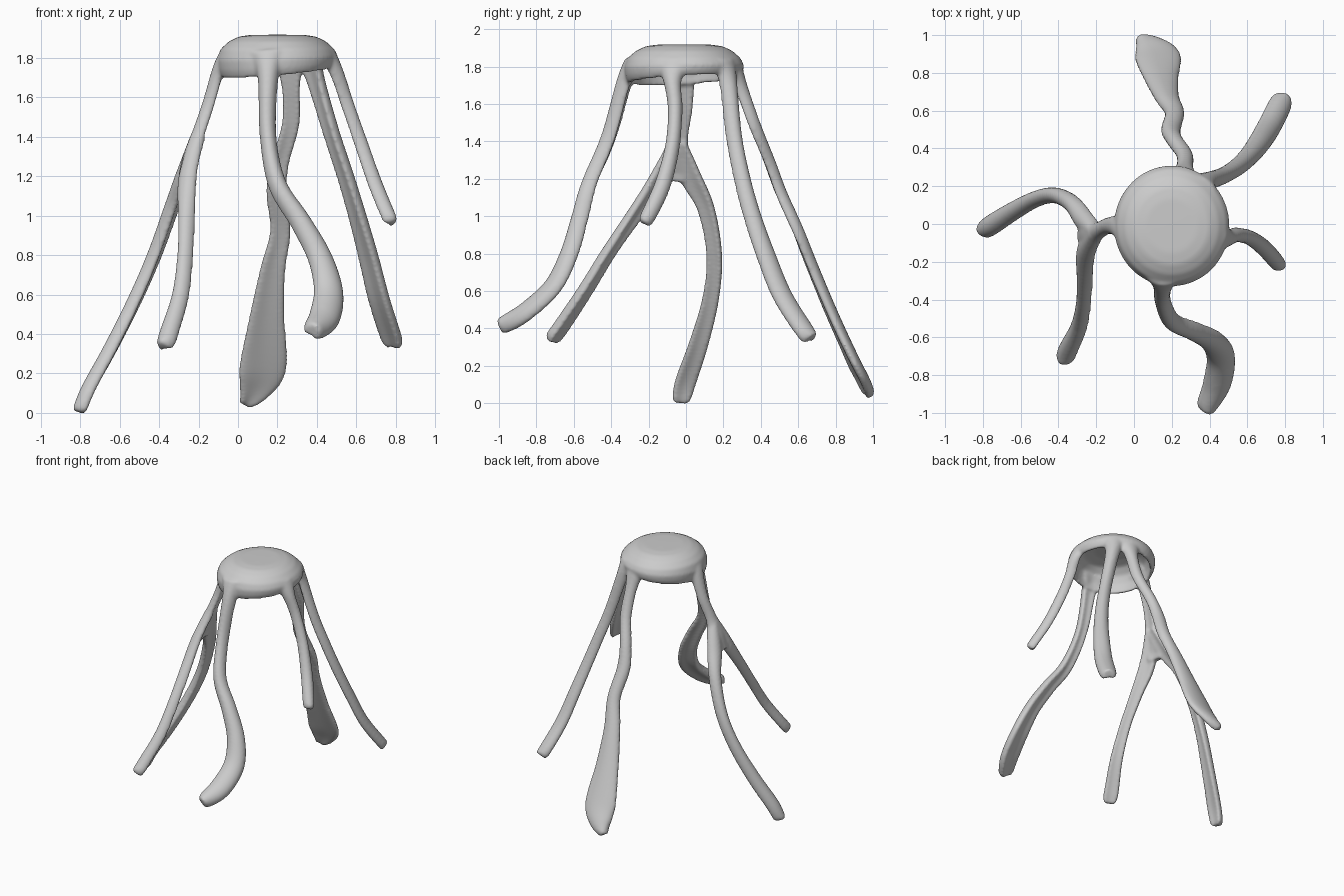
import bpy, bmesh, math
from mathutils import Vector

CENTRE = Vector((0.20, -0.01, 0))
bm = bmesh.new()


def skin(rings):
    """Closed tube through equal-length rings of points, capped at both ends."""
    loops = [[bm.verts.new(p) for p in r] for r in rings]
    n = len(loops[0])
    for a, b in zip(loops, loops[1:]):
        for i in range(n):
            bm.faces.new((a[i], a[(i + 1) % n], b[(i + 1) % n], b[i]))
    bm.faces.new(loops[0][::-1])
    bm.faces.new(loops[-1])


def catmull(p, steps=6):
    """Smooth (x, y, z, width) samples through the control points."""
    q = [p[0]] + p + [p[-1]]
    out = []
    for i in range(len(p) - 1):
        for s in range(steps):
            t = s / steps
            out.append([0.5 * (2 * b + (c - a) * t + (2 * a - 5 * b + 4 * c - d) * t * t
                               + (3 * b - a - 3 * c + d) * t ** 3)
                        for a, b, c, d in zip(*q[i:i + 4])])
    return out + [list(p[-1])]


def section(k, n=24):
    """Rounded bean: full on the outside, gently hollow on the inside."""
    c, s = math.cos(k * math.tau / n), math.sin(k * math.tau / n)
    return (c, s) if s >= 0 else (c, 0.75 * s * (1 - 0.75 * s * s))


def strand(*points, thick=0.075):
    """Drooping strand with the bean section, facing away from the centre."""
    path = catmull(list(points))
    rings = []
    for i, (x, y, z, w) in enumerate(path):
        a, b = path[max(i - 1, 0)], path[min(i + 1, len(path) - 1)]
        tan = (Vector(b[:3]) - Vector(a[:3])).normalized()
        pos = Vector((x, y, z))
        ref = pos - CENTRE
        ref.z = 0
        ref = ref.normalized() + Vector((0, 0, 0.7))
        nor = (ref - tan * ref.dot(tan)).normalized()
        side = tan.cross(nor)
        th = thick * min(1, w / 0.08)
        rings.append([pos + side * (u * w / 2) + nor * ((v - 0.4) * th * 0.72)
                      for u, v in map(section, range(24))])
    skin(rings)


# hollow cap: outer skin, rim (lower at the front left), inner skin
profile = [(0.03, 1.918), (0.14, 1.917), (0.20, 1.908), (0.25, 1.884), (0.293, 1.845),
           (0.311, 1.80), (0.306, 1.76), (0.292, 1.728), (0.272, 1.728), (0.27, 1.78),
           (0.25, 1.825), (0.20, 1.865), (0.12, 1.883), (0.03, 1.885)]
rings = []
for r, z in profile:
    ring = []
    for k in range(64):
        a = k * math.tau / 64
        dip = 0.03 * math.cos(a - math.radians(215)) * max(0, min(1, (1.84 - z) / 0.1))
        ring.append((CENTRE.x + r * 0.985 * math.cos(a),
                     CENTRE.y + r * 1.03 * math.sin(a), z - dip))
    rings.append(ring)
skin(rings)

# left strand, down to the fork
strand((-0.06, -0.03, 1.83, 0.20), (-0.10, -0.01, 1.75, 0.12), (-0.15, -0.01, 1.58, 0.09),
       (-0.205, -0.04, 1.42, 0.10), (-0.25, -0.06, 1.30, 0.17), (-0.275, -0.075, 1.19, 0.13),
       thick=0.065)
# left fork, outer branch
strand((-0.21, -0.04, 1.40, 0.08), (-0.275, 0.02, 1.23, 0.12), (-0.34, 0.11, 1.05, 0.095),
       (-0.43, 0.155, 0.80, 0.085), (-0.53, 0.135, 0.57, 0.09), (-0.65, 0.07, 0.33, 0.105),
       (-0.76, 0.0, 0.13, 0.115), (-0.80, -0.025, 0.035, 0.10), (-0.81, -0.03, 0.005, 0.06))
# left fork, front branch
strand((-0.21, -0.05, 1.40, 0.08), (-0.265, -0.15, 1.20, 0.12), (-0.27, -0.29, 1.0, 0.09),
       (-0.275, -0.42, 0.81, 0.08), (-0.30, -0.55, 0.60, 0.09),
       (-0.355, -0.67, 0.42, 0.105), (-0.372, -0.71, 0.365, 0.10), (-0.382, -0.73, 0.34, 0.06))
# front strand
strand((0.15, -0.29, 1.83, 0.20), (0.15, -0.335, 1.72, 0.11), (0.15, -0.42, 1.42, 0.085),
       (0.20, -0.525, 1.17, 0.095), (0.32, -0.58, 0.98, 0.11), (0.42, -0.635, 0.80, 0.13),
       (0.465, -0.72, 0.63, 0.155), (0.445, -0.86, 0.50, 0.16), (0.395, -0.965, 0.435, 0.12),
       (0.38, -0.995, 0.42, 0.07), thick=0.085)
# right strand
strand((0.46, -0.07, 1.83, 0.20), (0.505, -0.075, 1.73, 0.10), (0.555, -0.06, 1.58, 0.08),
       (0.625, -0.075, 1.38, 0.08), (0.70, -0.13, 1.17, 0.09), (0.77, -0.21, 1.0, 0.085),
       (0.785, -0.23, 0.965, 0.05), thick=0.07)
# back right strand
strand((0.37, 0.21, 1.83, 0.20), (0.395, 0.235, 1.72, 0.11), (0.48, 0.265, 1.43, 0.09),
       (0.555, 0.31, 1.2, 0.095), (0.615, 0.365, 1.0, 0.105), (0.67, 0.435, 0.80, 0.12),
       (0.725, 0.525, 0.58, 0.13), (0.785, 0.645, 0.39, 0.125), (0.80, 0.675, 0.35, 0.08))
# back strand, widening into a slanted foot
strand((0.26, 0.26, 1.83, 0.20), (0.27, 0.305, 1.68, 0.10), (0.27, 0.375, 1.48, 0.09),
       (0.215, 0.455, 1.28, 0.09), (0.195, 0.51, 1.13, 0.105), (0.215, 0.60, 0.93, 0.105),
       (0.175, 0.68, 0.73, 0.13), (0.145, 0.785, 0.48, 0.185), (0.125, 0.895, 0.24, 0.245),
       (0.08, 0.955, 0.12, 0.17), (0.03, 0.985, 0.045, 0.06), thick=0.065)

bmesh.ops.recalc_face_normals(bm, faces=bm.faces)
mesh = bpy.data.meshes.new("draped_cap_with_strands")
bm.to_mesh(mesh)
bm.free()
obj = bpy.data.objects.new("draped_cap_with_strands", mesh)
bpy.context.collection.objects.link(obj)

# melt the parts into one soft skin
rem = obj.modifiers.new("fuse", 'REMESH')
rem.mode = 'VOXEL'
rem.voxel_size = 0.01
rem.use_smooth_shade = True
smo = obj.modifiers.new("soften", 'SMOOTH')
smo.factor = 0.5
smo.iterations = 8
